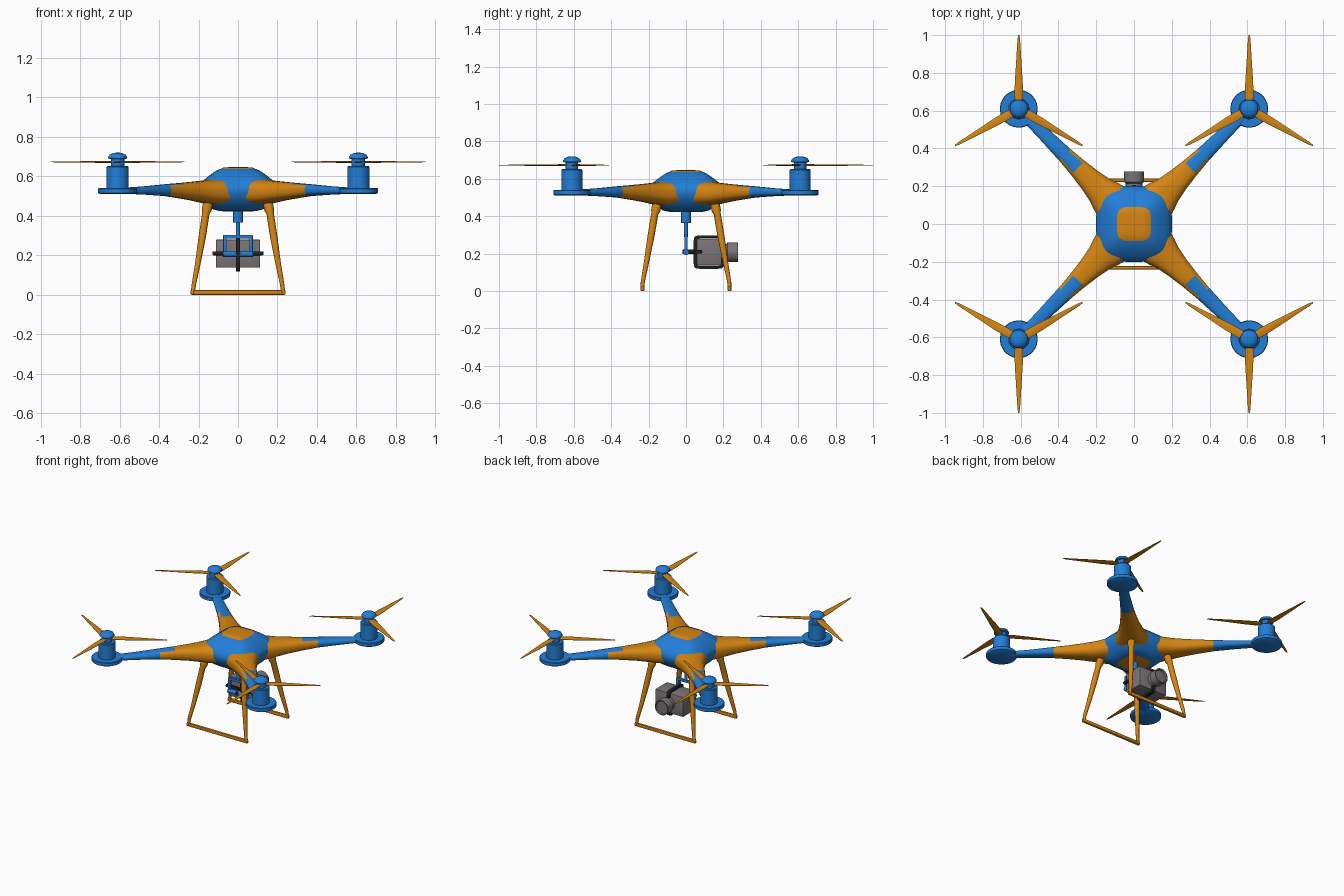
import bpy, bmesh, math
from mathutils import Vector, Matrix

if "Cube" in bpy.data.objects:
    bpy.data.objects.remove(bpy.data.objects["Cube"])


def material(name, rgb):
    m = bpy.data.materials.new(name)
    m.diffuse_color = (*rgb, 1)
    m.use_nodes = True
    m.node_tree.nodes["Principled BSDF"].inputs["Base Color"].default_value = m.diffuse_color
    return m


BLUE = material("blue", (0.016, 0.21, 0.68))
ORANGE = material("orange", (0.67, 0.235, 0.006))
GREY = material("grey", (0.2, 0.175, 0.185))
BLACK = material("black", (0.015, 0.015, 0.017))


def finish(name, bm, mats, rule=None, angle=35):
    bmesh.ops.recalc_face_normals(bm, faces=bm.faces[:])
    if rule:
        for f in bm.faces:
            f.material_index = rule(f.calc_center_median())
    me = bpy.data.meshes.new(name)
    bm.to_mesh(me)
    bm.free()
    for m in mats:
        me.materials.append(m)
    ob = bpy.data.objects.new(name, me)
    bpy.context.collection.objects.link(ob)
    bpy.ops.object.select_all(action='DESELECT')
    ob.select_set(True)
    bpy.context.view_layer.objects.active = ob
    bpy.ops.object.shade_smooth_by_angle(angle=math.radians(angle))
    return ob


def loft(bm, rings, closed=False):
    """Skin a list of rings with equal point counts."""
    vs = [[bm.verts.new(p) for p in r] for r in rings]
    n = len(vs[0])
    pairs = list(zip(vs, vs[1:])) + ([(vs[-1], vs[0])] if closed else [])
    for a, b in pairs:
        for i in range(n):
            bm.faces.new((a[i], a[(i + 1) % n], b[(i + 1) % n], b[i]))
    if not closed:
        bm.faces.new(vs[0])
        bm.faces.new(vs[-1])


def oval(a, b, power=2, n=24):
    pts = []
    for i in range(n):
        t = 2 * math.pi * (i + 0.5) / n
        c, s = math.cos(t), math.sin(t)
        pts.append((a * math.copysign(abs(c) ** (2 / power), c),
                    b * math.copysign(abs(s) ** (2 / power), s)))
    return pts


def lathe(name, profile, mat, matrix=Matrix(), n=32):
    bm = bmesh.new()
    loft(bm, [[matrix @ Vector((x, y, z)) for x, y in oval(r, r, 2, n)] for r, z in profile])
    return finish(name, bm, [mat])


def tube(name, path, radii, mat, n=12):
    path = [Vector(p) for p in path]
    bm = bmesh.new()
    rings = []
    for i, p in enumerate(path):
        d = path[min(i + 1, len(path) - 1)] - path[max(i - 1, 0)]
        q = d.to_track_quat('Z', 'Y')
        rings.append([p + q @ Vector((x, y, 0)) for x, y in oval(radii[i], radii[i], 2, n)])
    loft(bm, rings)
    return finish(name, bm, [mat])


def box(name, lo, hi, mat, bevel=0.0):
    lo, hi = Vector(lo), Vector(hi)
    bm = bmesh.new()
    bmesh.ops.create_cube(bm, size=1, matrix=Matrix.Translation((lo + hi) / 2)
                          @ Matrix.Diagonal((*(hi - lo), 1)))
    if bevel:
        bmesh.ops.bevel(bm, geom=bm.edges[:], offset=bevel, segments=2, affect='EDGES', profile=0.5)
    return finish(name, bm, [mat])


# Body shell with orange top and bottom panels
body = [(0.06, 0.422), (0.092, 0.424), (0.125, 0.432), (0.15, 0.448), (0.18, 0.48),
        (0.198, 0.515), (0.2, 0.54), (0.192, 0.562), (0.172, 0.583), (0.135, 0.612),
        (0.108, 0.63), (0.09, 0.637), (0.075, 0.644), (0.05, 0.646)]
bm = bmesh.new()
loft(bm, [[(x, y, z) for x, y in oval(r, r, 4, 64)] for r, z in body])
finish("body_shell", bm, [BLUE, ORANGE], lambda c: int(c.z > 0.6375 or c.z < 0.4235))

# Arm stations: distance along the diagonal, half width, bottom, top
arm = [(0.14, 0.115, 0.455, 0.59), (0.21, 0.095, 0.46, 0.582), (0.25, 0.08, 0.466, 0.578),
       (0.33, 0.064, 0.478, 0.572), (0.42, 0.052, 0.489, 0.566), (0.52, 0.043, 0.5, 0.56),
       (0.66, 0.036, 0.507, 0.55), (0.84, 0.03, 0.513, 0.541)]
motor = [(0.092, 0.511), (0.1, 0.516), (0.1, 0.537), (0.097, 0.54), (0.056, 0.54),
         (0.056, 0.647), (0.052, 0.652), (0.034, 0.652), (0.034, 0.69)]
cap = [(0.03, 0.687), (0.048, 0.69), (0.048, 0.698), (0.041, 0.709), (0.026, 0.717), (0.008, 0.72)]
blade = [(0.02, 0.018, 0.006), (0.07, 0.024, 0.005), (0.14, 0.022, 0.004),
         (0.26, 0.014, 0.003), (0.37, 0.007, 0.002), (0.39, 0.003, 0.001)]

for sx in (-1, 1):
    for sy in (-1, 1):
        tag = ("front" if sy < 0 else "back") + ("_left" if sx < 0 else "_right")
        # Arm
        turn = Matrix.Rotation(math.atan2(sy, sx), 4, 'Z')
        bm = bmesh.new()
        loft(bm, [[turn @ Vector((d, y, (lo + hi) / 2 + z))
                   for y, z in oval(w, (hi - lo) / 2, 2.6)] for d, w, lo, hi in arm])
        finish(tag + "_arm", bm, [BLUE, ORANGE], lambda c: int(c.length < 0.73 and c.xy.length < 0.52))
        # Motor and spinner
        hub = Matrix.Translation((0.61 * sx, 0.61 * sy, 0))
        lathe(tag + "_motor", motor, BLUE, hub)
        lathe(tag + "_spinner", cap, BLUE, hub)
        # Three-bladed propeller
        bm = bmesh.new()
        for k in range(3):
            m = hub @ Matrix.Rotation(sy * math.pi / 2 + k * math.tau / 3, 4, 'Z')
            loft(bm, [[m @ Vector((r, y, 0.673 + z + 0.06 * y)) for y, z in oval(w, t, 2, 10)]
                      for r, w, t in blade])
        finish(tag + "_propeller", bm, [ORANGE])
        # Landing leg
        tube(tag + "_leg", [(sx * x, sy * y, z) for x, y, z in
                            ((0.15, 0.153, 0.48), (0.154, 0.157, 0.455), (0.158, 0.162, 0.43),
                             (0.163, 0.167, 0.412), (0.18, 0.186, 0.3), (0.205, 0.212, 0.15),
                             (0.224, 0.231, 0.05), (0.23, 0.233, 0.004))],
             (0.02, 0.025, 0.025, 0.019, 0.019, 0.014, 0.011, 0.01), ORANGE, 16)

# Landing skids
for sy, tag in ((-1, "front"), (1, "back")):
    box(tag + "_skid", (-0.24, sy * 0.232 - 0.009, 0), (0.24, sy * 0.232 + 0.009, 0.024), ORANGE, 0.005)

# Gimbal mount, rod and yoke
lathe("gimbal_mount", [(0.026, 0.365), (0.026, 0.43)], BLUE)
tube("gimbal_rod", [(0, 0, 0.29), (0, 0, 0.37)], (0.011, 0.011), BLUE)
box("yoke_top", (-0.075, -0.009, 0.285), (0.075, 0.009, 0.303), BLUE, 0.004)
box("yoke_bottom", (-0.075, -0.009, 0.203), (0.075, 0.009, 0.221), BLUE, 0.004)
for sx, tag in ((-1, "left"), (1, "right")):
    box("yoke_side_" + tag, (sx * 0.066 - 0.009, -0.009, 0.205),
        (sx * 0.066 + 0.009, 0.009, 0.3), BLUE, 0.004)
tube("yoke_pivot", [(-0.075, 0, 0.207), (0.075, 0, 0.207)], (0.016, 0.016), BLUE)

# Camera arm, straps, box and lens
tube("camera_arm", [(0, -0.018, 0.21), (0, 0.06, 0.21)], (0.012, 0.012), BLACK)
box("camera_crossbar", (-0.13, 0.042, 0.2), (0.13, 0.062, 0.22), BLACK, 0.006)
for sx, tag in ((-1, "left"), (1, "right")):
    box("crossbar_end_" + tag, (sx * 0.12 - 0.01, 0.042, 0.2),
        (sx * 0.12 + 0.01, 0.085, 0.22), BLACK, 0.006)
bm = bmesh.new()
loop = []
for cy, cz in oval(1, 1, 9, 48):
    loop.append([(sx * 0.011, 0.122 + cy * (0.075 + e), 0.208 + cz * (0.083 + e))
                 for sx, e in ((-1, -0.008), (1, -0.008), (1, 0.006), (-1, 0.006))])
loft(bm, loop, closed=True)
finish("camera_strap", bm, [BLACK])
box("camera_body", (-0.112, 0.056, 0.137), (0.112, 0.192, 0.28), GREY, 0.006)
forward = Matrix.Translation((0, 0, 0.208)) @ Matrix.Rotation(-math.pi / 2, 4, 'X')
lathe("camera_lens", [(0.044, 0.18), (0.044, 0.215), (0.053, 0.222), (0.053, 0.277),
                      (0.046, 0.277), (0.042, 0.268)], GREY, forward)
